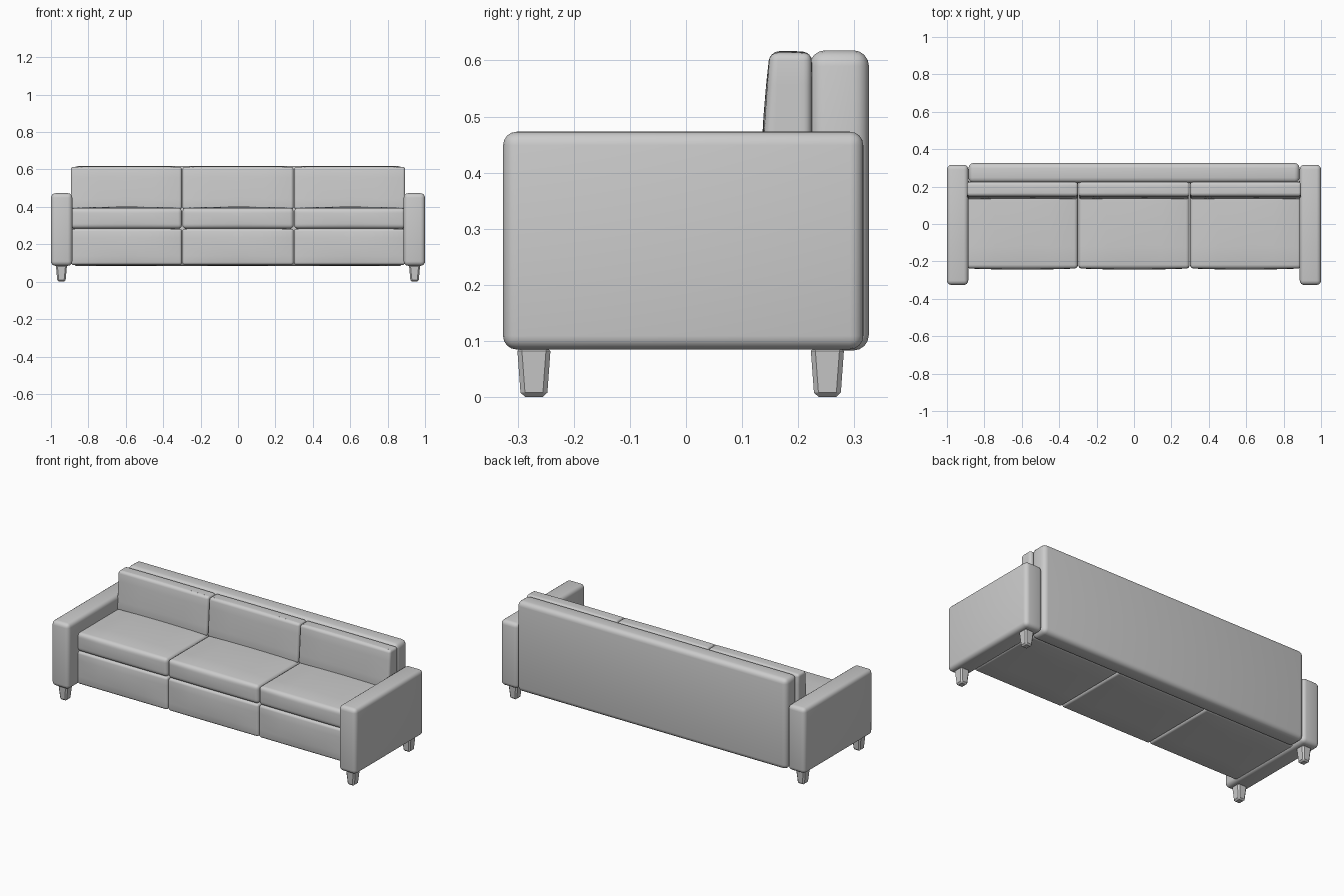
import bpy, bmesh
from mathutils import Vector

if "Cube" in bpy.data.objects:
    bpy.data.objects.remove(bpy.data.objects["Cube"])


def make_box(name, lo, hi, radius, segments=4, bulge=(0, 0, 0), cuts=0, lean=0, flare=None):
    """Rounded box between two corners; bulge puffs the faces, lean slopes
    the front face back, flare scales the bottom in x and y."""
    lo, hi = Vector(lo), Vector(hi)
    mid, half = (lo + hi) / 2, (hi - lo) / 2
    bm = bmesh.new()
    bmesh.ops.create_cube(bm, size=2)
    if cuts:
        bmesh.ops.subdivide_edges(bm, edges=bm.edges[:], cuts=cuts, use_grid_fill=True)
    for v in bm.verts:
        u = v.co.copy()
        p = Vector(u[i] * half[i] for i in range(3))
        for i in range(3):
            a, b = u[(i + 1) % 3], u[(i + 2) % 3]
            p[i] += u[i] * bulge[i] * (1 - a * a) * (1 - b * b)
        if u.y < 0:
            p.y += lean * (u.z + 1) / 2 * -u.y
        if flare and u.z < 0:
            p.x *= flare[0]
            p.y *= flare[1]
        v.co = p
    mesh = bpy.data.meshes.new(name)
    bm.to_mesh(mesh)
    bm.free()
    obj = bpy.data.objects.new(name, mesh)
    obj.location = mid
    bpy.context.collection.objects.link(obj)
    bev = obj.modifiers.new("rounding", 'BEVEL')
    bev.width = radius
    bev.segments = segments
    bev.limit_method = 'ANGLE'
    bev.angle_limit = 0.9
    if segments > 1:
        bpy.context.view_layer.objects.active = obj
        obj.select_set(True)
        bpy.ops.object.modifier_apply(modifier=bev.name)
        bpy.ops.object.shade_smooth_by_angle(angle=0.6)
        obj.select_set(False)
    return obj


# Back panel
make_box("back_panel", (-0.885, 0.22, 0.083), (0.885, 0.326, 0.618), 0.028)

# Arms and legs, mirrored left and right
for side, s in (("left", -1), ("right", 1)):
    x0, x1 = sorted((s * 0.886, s * 1.0))
    make_box(side + "_arm", (x0, -0.326, 0.085), (x1, 0.316, 0.473), 0.024)
    for end, y in (("front", -0.271), ("back", 0.252)):
        x = s * 0.944
        make_box(f"{side}_{end}_leg", (x - 0.03, y - 0.03, 0), (x + 0.03, y + 0.03, 0.09),
                 0.008, 1, flare=(0.72, 0.78))

# Three sections: base, seat cushion, back cushion
for i, label in enumerate(("left", "middle", "right")):
    x = (i - 1) * 0.597
    x0, x1 = x - 0.297, x + 0.297
    make_box(label + "_base", (x0, -0.236, 0.09), (x1, 0.23, 0.283), 0.014,
             bulge=(0, 0.007, 0.004), cuts=3)
    make_box(label + "_seat", (x0, -0.238, 0.284), (x1, 0.23, 0.394), 0.02,
             bulge=(0, 0.006, 0.008), cuts=3)
    make_box(label + "_back_cushion", (x0, 0.133, 0.385), (x1, 0.224, 0.614), 0.019,
             bulge=(0, 0.003, 0.003), cuts=3, lean=0.016)
